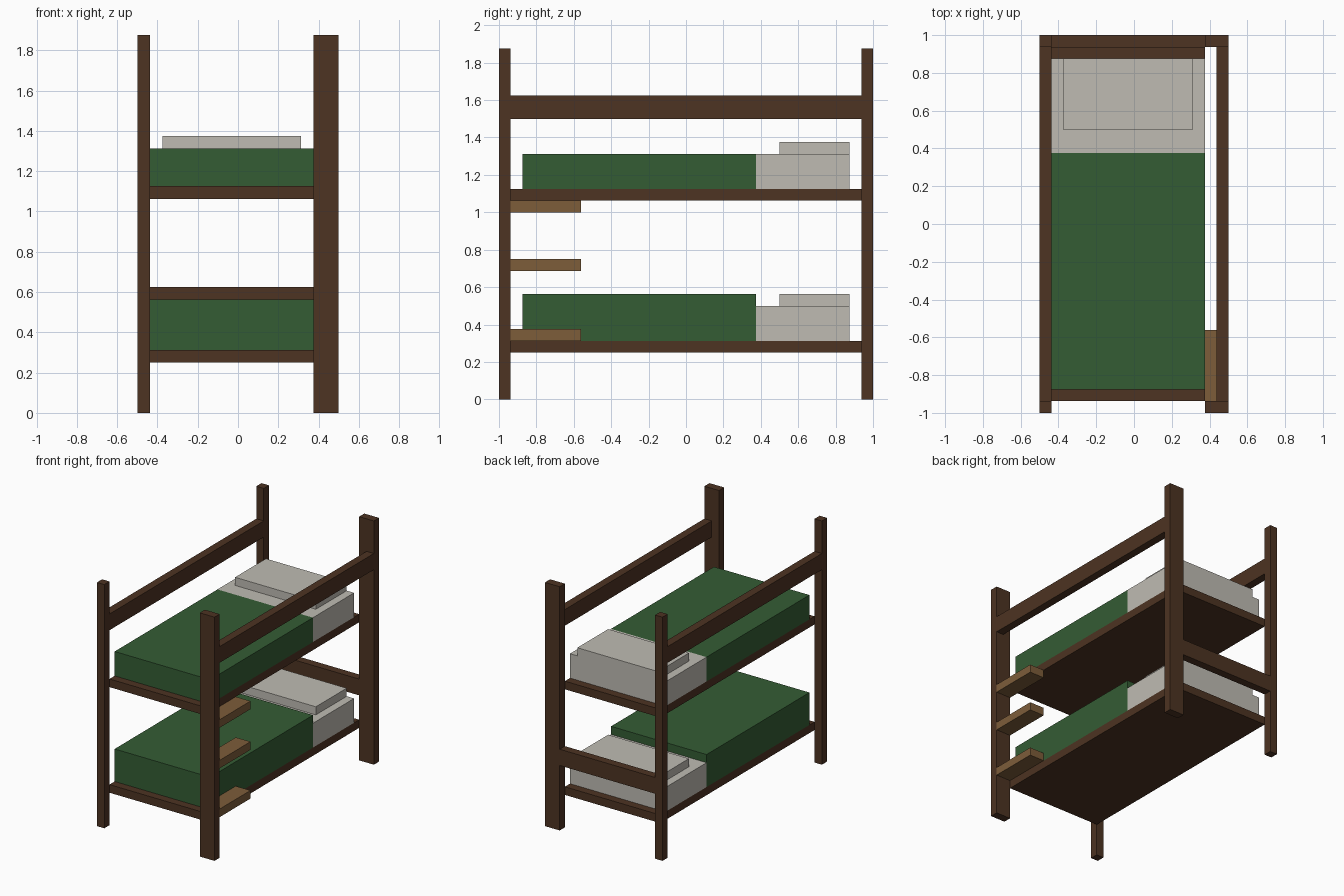
import bpy

if "Cube" in bpy.data.objects:
    bpy.data.objects.remove(bpy.data.objects["Cube"])

U = 1 / 16  # the whole bunk bed sits on a 1/16 grid


def material(name, rgb):
    m = bpy.data.materials.new(name)
    m.diffuse_color = (*rgb, 1)
    m.use_nodes = True
    m.node_tree.nodes["Principled BSDF"].inputs["Base Color"].default_value = m.diffuse_color
    return m


WOOD = material("dark_wood", (0.074, 0.033, 0.016))
RUNG = material("light_wood", (0.205, 0.109, 0.042))
GREEN = material("green_blanket", (0.034, 0.107, 0.034))
LINEN = material("pale_linen", (0.52, 0.50, 0.45))


def box(name, mat, x, y, z):
    """Box from (min, max) ranges in grid units."""
    lo, hi = zip(x, y, z)
    bpy.ops.mesh.primitive_cube_add(
        size=1, location=[(a + b) / 2 * U for a, b in zip(lo, hi)])
    ob = bpy.context.object
    ob.name = name
    ob.scale = [(b - a) * U for a, b in zip(lo, hi)]
    bpy.ops.object.transform_apply(location=False, rotation=False, scale=True)
    ob.data.materials.append(mat)
    return ob


# Corner posts: slim on the left, wide on the right
for end, y in (("front", (-16, -15)), ("back", (15, 16))):
    box(end + "_left_post", WOOD, (-8, -7), y, (0, 30))
    box(end + "_right_post", WOOD, (6, 8), y, (0, 30))

# Guard rails along both sides and the crossbar at the back
for side, x in (("left", (-8, -7)), ("right", (7, 8))):
    box(side + "_guard_rail", WOOD, x, (-15, 15), (24, 26))
box("back_crossbar", WOOD, (-7, 6), (15, 16), (8, 10))

# Two bunks: board, sheet, blanket and pillow
for level, z, blanket, sheet in (("lower", 4, 4, 3), ("upper", 17, 3, 3)):
    top = z + 1
    box(level + "_bed_board", WOOD, (-7, 6), (-15, 15), (z, top))
    box(level + "_blanket", GREEN, (-7, 6), (-14, 6), (top, top + blanket))
    box(level + "_sheet", LINEN, (-7, 6), (6, 14), (top, top + sheet))
    box(level + "_pillow", LINEN, (-6, 5), (8, 14), (top + sheet, top + sheet + 1))

# Ladder steps on the front right post
for i, z in enumerate((5, 11, 16)):
    box(f"ladder_step_{i + 1}", RUNG, (6, 8), (-15, -9), (z, z + 1))
